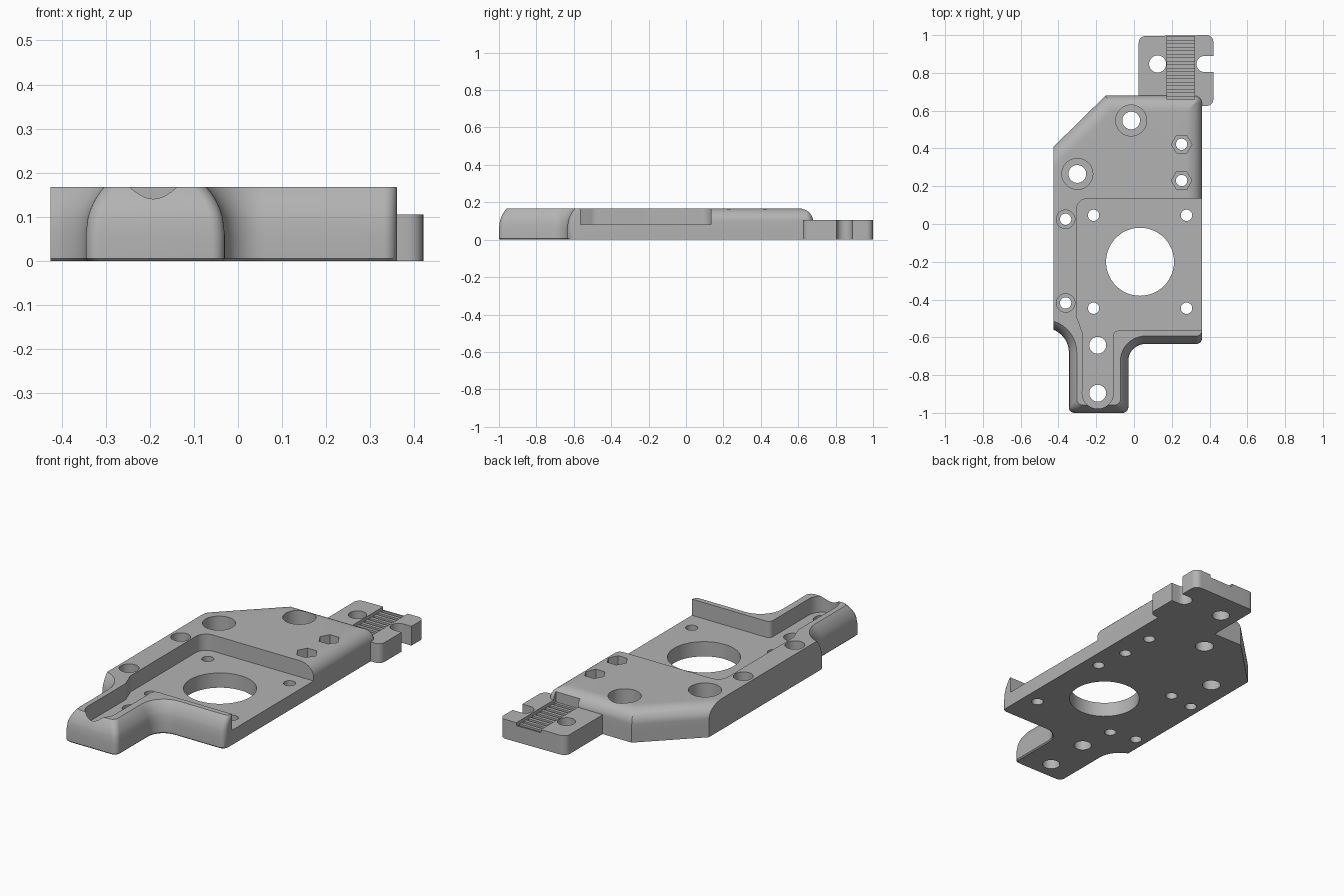
import bpy, bmesh
from math import sin, cos, acos, radians, degrees, sqrt

if "Cube" in bpy.data.objects:
    bpy.data.objects.remove(bpy.data.objects["Cube"])

TOP, FLOOR, TAB_TOP = 0.168, 0.08, 0.105

grey = bpy.data.materials.new("plain grey")
grey.use_nodes = True
grey.diffuse_color = (0.45, 0.45, 0.45, 1)
grey.node_tree.nodes["Principled BSDF"].inputs["Base Color"].default_value = (0.45, 0.45, 0.45, 1)


def arc(cx, cy, r, a0, a1, n=8):
    angles = [radians(a0 + (a1 - a0) * i / n) for i in range(n + 1)]
    return [(cx + r * cos(a), cy + r * sin(a)) for a in angles]


def circle(x, y, r, n=48):
    return arc(x, y, r, 0, 360, n)[:-1]


def loft(name, layers):
    """Solid through a stack of (z, outline) layers."""
    bm = bmesh.new()
    rings = [[bm.verts.new((x, y, z)) for x, y in pts] for z, pts in layers]
    bm.faces.new(rings[0][::-1])
    bm.faces.new(rings[-1])
    n = len(rings[0])
    for low, high in zip(rings, rings[1:]):
        for i in range(n):
            j = (i + 1) % n
            bm.faces.new((low[i], low[j], high[j], high[i]))
    bmesh.ops.recalc_face_normals(bm, faces=bm.faces)
    mesh = bpy.data.meshes.new(name)
    bm.to_mesh(mesh)
    bm.free()
    mesh.materials.append(grey)
    obj = bpy.data.objects.new(name, mesh)
    bpy.context.collection.objects.link(obj)
    return obj


def prism(name, pts, z0, z1):
    return loft(name, [(z0, pts), (z1, pts)])


def box(name, x0, x1, y0, y1, z0, z1):
    return prism(name, [(x0, y0), (x1, y0), (x1, y1), (x0, y1)], z0, z1)


def combine(target, tool, operation="DIFFERENCE"):
    """Apply a boolean and discard the tool."""
    tool.hide_render = True
    mod = target.modifiers.new("boolean", "BOOLEAN")
    mod.operation, mod.object, mod.solver = operation, tool, "EXACT"
    bpy.context.view_layer.objects.active = target
    bpy.ops.object.modifier_apply(modifier=mod.name)
    bpy.data.objects.remove(tool)


def body_outline(d, b):
    """Plate outline: d insets the front edges, b the back and right edges."""
    q = 0.03
    r = max(0.04 - b, 0.004)
    start = degrees(acos(0.05 / (0.13 + d)))
    return (arc(0.36 - q, -0.635 + d + q, q, -90, 0)
            + [(0.36, -0.3), (0.36 - b, -0.29)]
            + arc(0.36 - b - r, 0.68 - b - r, r, 0, 90)
            + [(-0.15 + 0.414 * b, 0.68 - b), (-0.425, 0.41 - 1.414 * b)]
            + arc(-0.475, -0.68, 0.13 + d, start, 0, 12)
            + arc(-0.345 + d + q, -1 + d + q, q, 180, 270)
            + arc(-0.03 - d - q, -1 + d + q, q, 270, 360)
            + arc(0.06, -0.725, 0.09 + d, 180, 90, 12))


# Main plate with rounded upper edges
layers = [(0, body_outline(0.006, 0)), (0.006, body_outline(0, 0)), (0.06, body_outline(0, 0))]
for i in range(11):
    a = radians(9 * i)
    z = 0.098 + (TOP - 0.098) * sin(a)
    d = 0.16 - sqrt(0.16 ** 2 - (z - 0.06) ** 2)
    layers.append((z, body_outline(d, 0.08 * (1 - cos(a)))))
plate = loft("mounting_plate", layers)

# Motor pocket with the channel running into the front tongue
pocket = ([(0.5, -0.565), (0.5, 0.135)]
          + arc(-0.245, 0.075, 0.06, 90, 180)
          + arc(-0.245, -0.48, 0.06, 180, 215, 4)
          + arc(-0.315, -0.58, 0.042, 35, 0, 4)
          + arc(-0.192, -0.896, 0.082, 180, 360, 24)
          + arc(-0.085, -0.59, 0.025, 180, 90, 6))
combine(plate, prism("pocket_cutter", pocket, FLOOR, 0.3))

# Back belt tab
tab = (arc(0.06, 0.96, 0.035, 180, 90)[::-1]
       + [(0.025, 0.55), (0.3, 0.55), (0.3, 0.625)]
       + arc(0.385, 0.66, 0.035, 270, 360)
       + arc(0.385, 0.965, 0.035, 0, 90))
combine(plate, prism("belt_tab", tab, 0, TAB_TOP), "UNION")
combine(plate, box("belt_recess_cutter", 0.175, 0.32, 0.66, 1.1, 0.088, 0.3))
for i in range(9):
    y = 0.675 + 0.037 * i
    combine(plate, box("tooth_cutter", 0.175, 0.32, y, y + 0.0185, 0.062, 0.12))

# Tab slot and hole
slot = arc(0.372, 0.847, 0.042, 90, 270, 20) + [(0.5, 0.805), (0.5, 0.889)]
combine(plate, prism("slot_cutter", slot, -0.1, 0.3))

# Through holes: x, y, radius
holes = [(0.125, 0.847, 0.045), (0.032, -0.2, 0.18),
         (-0.192, -0.642, 0.045), (-0.192, -0.896, 0.045)]
holes += [(0.032 + sx * 0.246, -0.2 + sy * 0.246, 0.03) for sx in (-1, 1) for sy in (-1, 1)]
# Recessed holes: x, y, hole radius, recess radius, recess sides
recessed = [(-0.015, 0.548, 0.047, 0.082, 48), (-0.3, 0.265, 0.047, 0.082, 48),
            (-0.362, 0.025, 0.03, 0.049, 48), (-0.362, -0.418, 0.03, 0.049, 48),
            (0.252, 0.422, 0.03, 0.054, 6), (0.252, 0.23, 0.03, 0.054, 6)]
for x, y, r, recess, sides in recessed:
    combine(plate, prism("recess_cutter", circle(x, y, recess, sides), FLOOR, 0.3))
    holes.append((x, y, r))
for x, y, r in holes:
    combine(plate, prism("hole_cutter", circle(x, y, r), -0.1, 0.3))

bpy.ops.object.select_all(action="DESELECT")
plate.select_set(True)
bpy.context.view_layer.objects.active = plate
bpy.ops.object.shade_smooth_by_angle(angle=radians(30))
